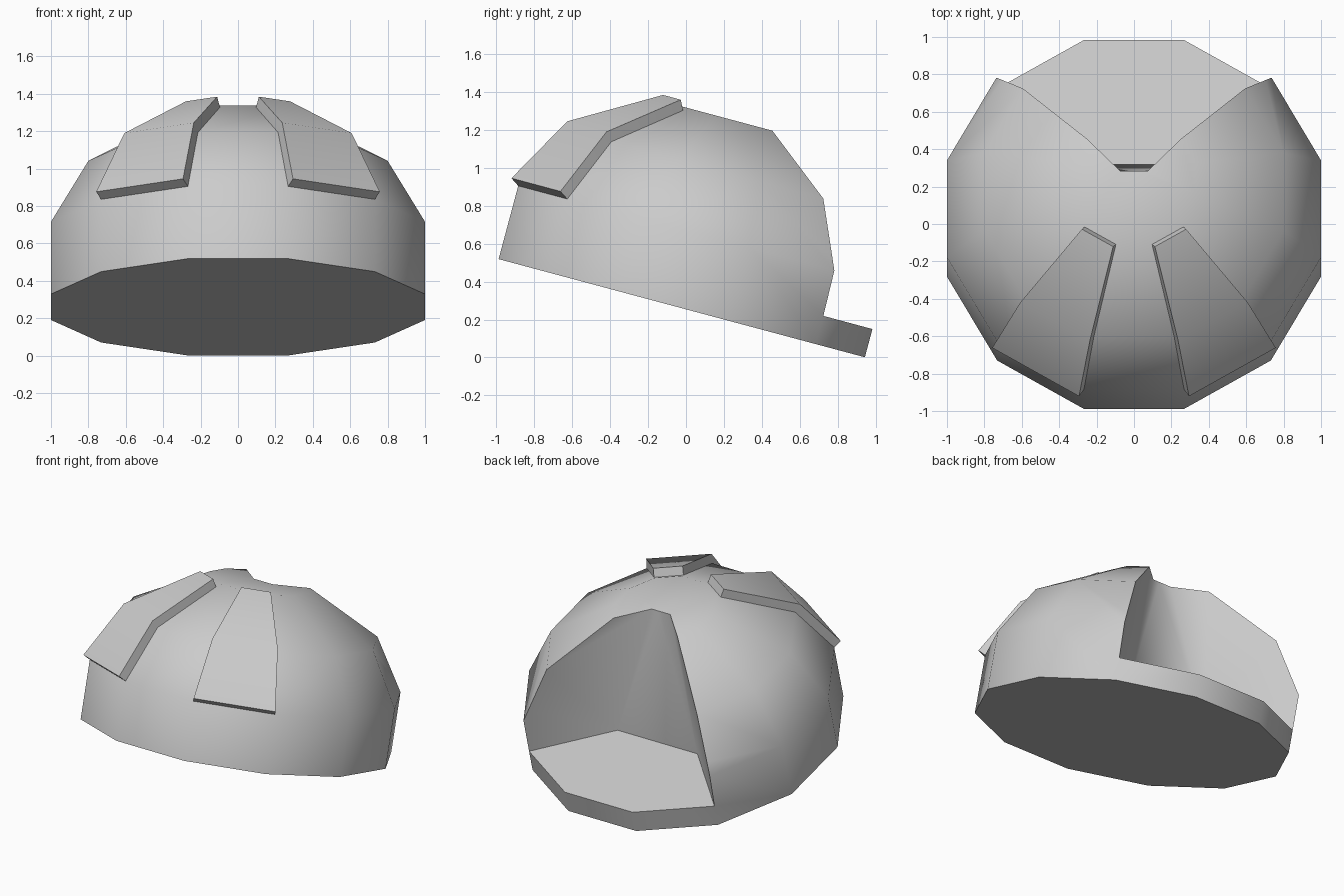
import bpy, bmesh
from math import radians, sin, cos, tan

if "Cube" in bpy.data.objects:
    bpy.data.objects.remove(bpy.data.objects["Cube"])

SIDES = 12
HALF = radians(180 / SIDES)
TILT = radians(-15)
PROFILE = [(1.0, 0.0), (1.0, 0.40), (0.80, 0.752), (0.328, 1.028)]  # facet distance, height

grey = bpy.data.materials.new("plain_grey")
grey.use_nodes = True
grey.diffuse_color = (0.6, 0.6, 0.6, 1)
bsdf = next(n for n in grey.node_tree.nodes if n.type == 'BSDF_PRINCIPLED')
bsdf.inputs["Base Color"].default_value = (0.6, 0.6, 0.6, 1)


def make_object(name, bm):
    """Turn a bmesh into an object sitting in the tilted frame."""
    bmesh.ops.recalc_face_normals(bm, faces=bm.faces)
    mesh = bpy.data.meshes.new(name)
    bm.to_mesh(mesh)
    bm.free()
    mesh.materials.append(grey)
    obj = bpy.data.objects.new(name, mesh)
    bpy.context.collection.objects.link(obj)
    obj.rotation_euler.x = TILT
    obj.location = (0, -0.0225, 0.26)
    return obj


def corner(facet, height, angle):
    r = facet / cos(HALF)
    return (r * cos(angle), r * sin(angle), height)


def finish(obj):
    """Apply modifiers, then smooth everything but the hard edges."""
    bpy.ops.object.select_all(action='DESELECT')
    obj.select_set(True)
    bpy.context.view_layer.objects.active = obj
    for mod in list(obj.modifiers):
        bpy.ops.object.modifier_apply(modifier=mod.name)
    bpy.ops.object.shade_smooth_by_angle(angle=radians(50))


# Dome shell: stacked twelve-sided rings
bm = bmesh.new()
rings = [[bm.verts.new(corner(f, h, HALF + 2 * HALF * i)) for i in range(SIDES)]
         for f, h in PROFILE]
for low, high in zip(rings, rings[1:]):
    for i in range(SIDES):
        j = (i + 1) % SIDES
        bm.faces.new((low[i], low[j], high[j], high[i]))
bm.faces.new(rings[0][::-1])
bm.faces.new(rings[-1])
dome = make_object("dome", bm)

# Wedge notch in the back, its inner wall leaning forward
bm = bmesh.new()
for h, x, y in [(0.154, 0.315, 0.315), (1.1, 0.053, 0.018)]:
    for s in (-1, 1):
        bm.verts.new((s * x, y, h))
        bm.verts.new((s * (x + 1.4), y + 1.4, h))
bmesh.ops.convex_hull(bm, input=bm.verts)
cutter = make_object("notch_cutter", bm)
cutter.hide_render = True
cut = dome.modifiers.new("notch", 'BOOLEAN')
cut.operation = 'DIFFERENCE'
cut.solver = 'EXACT'
cut.object = cutter
bpy.context.view_layer.update()
finish(dome)
bpy.data.objects.remove(cutter)

# Raised front plates, each lying over one facet column
for name, centre in (("left_plate", radians(-60)), ("right_plate", radians(-120))):
    bm = bmesh.new()
    rows = [[bm.verts.new(corner(f, h, centre + s * HALF)) for s in (-1, 1)]
            for f, h in (PROFILE[1], PROFILE[2], (0.36, 1.009))]
    for (a, b), (c, d) in zip(rows, rows[1:]):
        bm.faces.new((a, b, d, c))
    bm.normal_update()
    if any(f.normal.z < 0 for f in bm.faces):
        bmesh.ops.reverse_faces(bm, faces=bm.faces)
    # thicken outwards by hand so both skins and the rim are closed
    outer = {}
    lower_n, upper_n = [f.normal.copy() for f in bm.faces]
    fold = (lower_n + upper_n).normalized()
    fold /= fold.dot(lower_n)
    for row, n in zip(rows, (lower_n, fold, upper_n)):
        for v in row:
            outer[v] = bm.verts.new(v.co + n * 0.06)
    for f in list(bm.faces):
        bm.faces.new([outer[v] for v in f.verts])
    for e in [e for e in bm.edges if e.is_boundary and e.verts[0] in outer]:
        a, b = e.verts
        bm.faces.new((a, b, outer[b], outer[a]))
    finish(make_object(name, bm))
